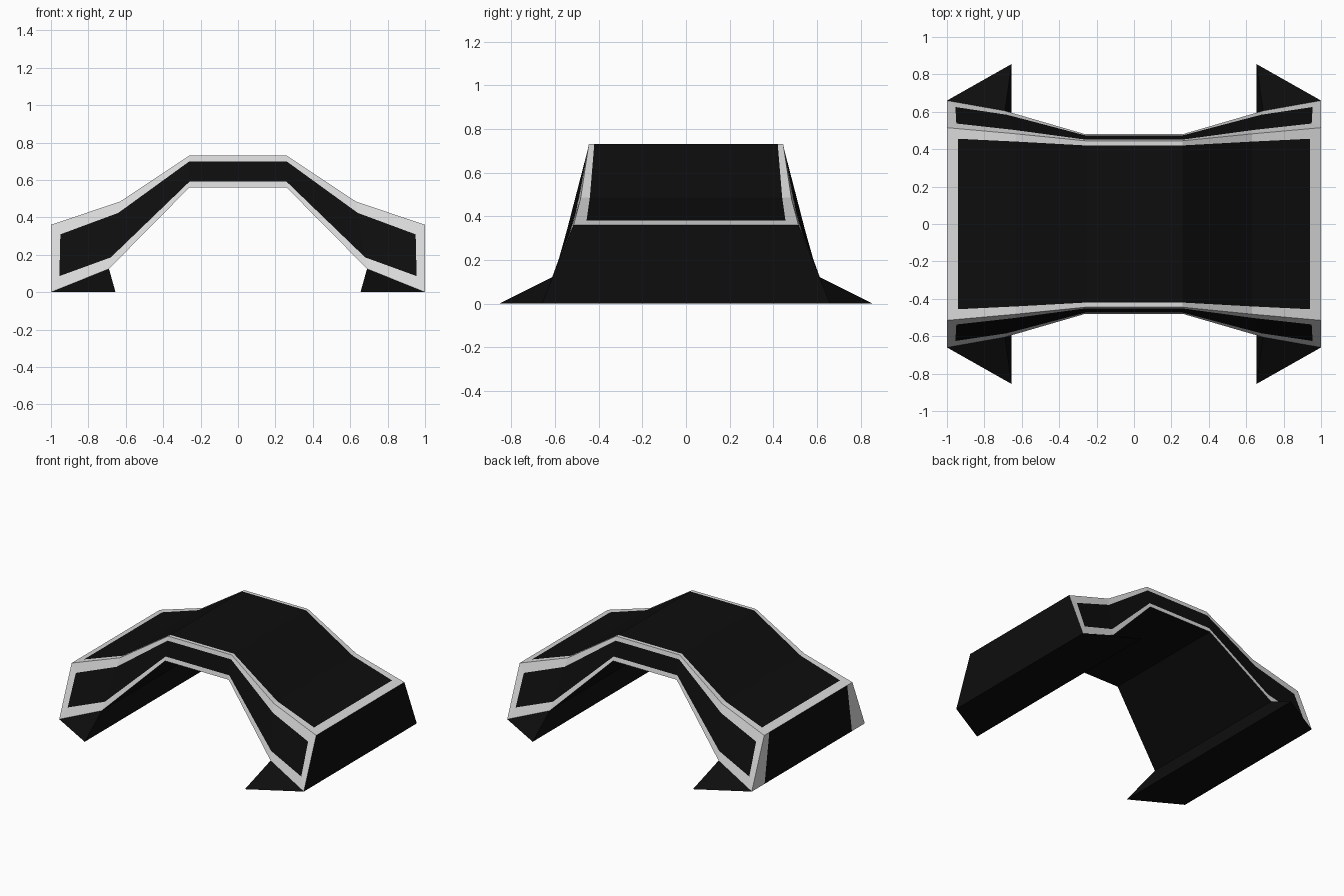
import bpy, bmesh
from mathutils import Vector as V

if "Cube" in bpy.data.objects:
    bpy.data.objects.remove(bpy.data.objects["Cube"])

def material(name, c):
    m = bpy.data.materials.new(name)
    m.diffuse_color = (c, c, c, 1)
    m.use_nodes = True
    m.node_tree.nodes["Principled BSDF"].inputs["Base Color"].default_value = m.diffuse_color
    return m

BLACK, GREY = 0, 1
mats = [material("black panel", 0.004), material("light grey trim", 0.70)]

# Half profile of the arch from end to crown: (x, half width, z)
TOP = [(1, .515, .36), (.63, .482, .485), (.26, .445, .73)]
LOW = [(1, .66, 0), (.69, .605, .125), (.26, .48, .56)]
TOE = (.655, .855, 0)

def along(half, sy):
    """Full polyline from -x to +x on the chosen side."""
    left = [V((-x, sy * y, z)) for x, y, z in half]
    right = [V((x, sy * y, z)) for x, y, z in reversed(half)]
    return left + right

bm = bmesh.new()

def face(pts, mat):
    f = bm.faces.new([bm.verts.new(p) for p in pts])
    f.material_index = mat
    return f

def framed_strip(a, b, fracs, end):
    """Strip between two polylines: black centre with a grey border."""
    n = len(a)
    def pulled(line):
        l = list(line)
        l[0] = line[0].lerp(line[1], end)
        l[-1] = line[-1].lerp(line[-2], end)
        return l
    pa, pb = pulled(a), pulled(b)
    ia = [pa[i].lerp(pb[i], fracs[i]) for i in range(n)]
    ib = [pb[i].lerp(pa[i], fracs[i]) for i in range(n)]
    for i in range(n - 1):
        j = i + 1
        face((a[i], a[j], ia[j], ia[i]), GREY)
        face((ia[i], ia[j], ib[j], ib[i]), BLACK)
        face((ib[i], ib[j], b[j], b[i]), GREY)
    for k in (0, -1):
        face((a[k], ia[k], ib[k], b[k]), GREY)

# Deck and the two sloping sides
tf, tb = along(TOP, -1), along(TOP, 1)
lf, lb = along(LOW, -1), along(LOW, 1)
framed_strip(tf, tb, [.053, .043, .028, .028, .043, .053], .16)
for t, l in ((tf, lf), (tb, lb)):
    framed_strip(t, l, [.19, .17, .18, .18, .17, .19], .14)

# Underside of the arch
for i in range(1, 4):
    face((lf[i], lf[i + 1], lb[i + 1], lb[i]), BLACK)

# End walls and splayed feet
for s, e, k in ((-1, 0, 1), (1, 5, 4)):
    toe_f, toe_b = V((s * TOE[0], -TOE[1], 0)), V((s * TOE[0], TOE[1], 0))
    face((tf[e], tb[e], lb[e], lf[e]), BLACK)
    face((lf[e], lb[e], toe_b, toe_f), BLACK)
    face((toe_f, toe_b, lb[k], lf[k]), BLACK)
    face((lf[e], lf[k], toe_f), BLACK)
    face((lb[e], lb[k], toe_b), BLACK)

bmesh.ops.remove_doubles(bm, verts=bm.verts, dist=1e-4)

def left_end():
    return [f for f in bm.faces if all(v.co.x < -.999 for v in f.verts)]

# Grey side bands cut into the left end wall
for sy in (-1, 1):
    fs = left_end()
    geom = fs + list({e for f in fs for e in f.edges}) + list({v for f in fs for v in f.verts})
    bmesh.ops.bisect_plane(bm, geom=geom, dist=1e-5, plane_co=(-1, sy * .455, .36),
                           plane_no=(0, sy * .36, .055))
for f in left_end():
    f.material_index = GREY if abs(f.calc_center_median().y) > .3 else BLACK

bmesh.ops.recalc_face_normals(bm, faces=bm.faces)
me = bpy.data.meshes.new("arched_bridge")
bm.to_mesh(me)
bm.free()
for m in mats:
    me.materials.append(m)
bpy.context.collection.objects.link(bpy.data.objects.new("arched_bridge", me))
